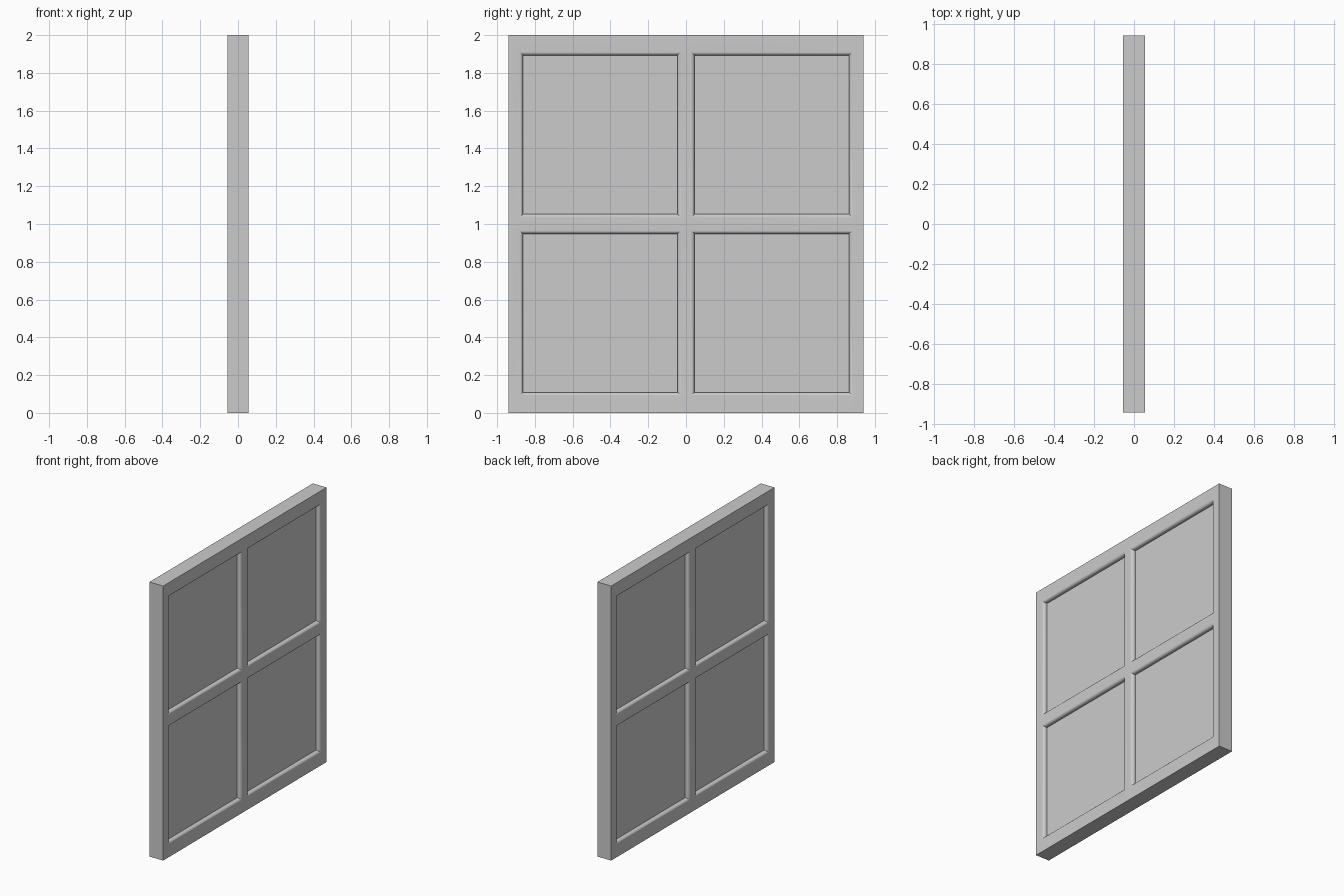
import bpy, bmesh

if "Cube" in bpy.data.objects:
    bpy.data.objects.remove(bpy.data.objects["Cube"])

HALF = 0.055            # half thickness of the frame
PANE = 0.025            # half thickness of the panes
YS = [-0.94, -0.862, -0.045, 0.045, 0.862, 0.94]
ZS = [0.0, 0.109, 0.948, 1.052, 1.893, 2.0]


def add_object(name, bm):
    mesh = bpy.data.meshes.new(name)
    bm.to_mesh(mesh)
    bm.free()
    obj = bpy.data.objects.new(name, mesh)
    bpy.context.collection.objects.link(obj)
    return obj


# Frame with cross bars: a flat grid with four openings, given thickness
bm = bmesh.new()
grid = [[bm.verts.new((-HALF, y, z)) for z in ZS] for y in YS]
for i in range(5):
    for j in range(5):
        if i in (1, 3) and j in (1, 3):
            continue
        bm.faces.new((grid[i][j], grid[i + 1][j], grid[i + 1][j + 1], grid[i][j + 1]))
ext = bmesh.ops.extrude_face_region(bm, geom=bm.faces[:], use_keep_orig=True)
for v in ext["geom"]:
    if isinstance(v, bmesh.types.BMVert):
        v.co.x = HALF
bmesh.ops.recalc_face_normals(bm, faces=bm.faces)

# Rounded moulding around every opening, front and back
def on_opening(e):
    a, b = (v.co for v in e.verts)
    inside = all(abs(c.y) < 0.9 and 0.05 < c.z < 1.95 for c in (a, b))
    return inside and abs(a.x - b.x) < 1e-5 and e.calc_face_angle(0) > 1

bmesh.ops.bevel(bm, geom=[e for e in bm.edges if on_opening(e)], offset=0.02,
                segments=5, profile=0.5, affect="EDGES")
frame = add_object("window_frame", bm)
bpy.context.view_layer.objects.active = frame
frame.select_set(True)
bpy.ops.object.shade_smooth_by_angle(angle=0.6)

# Panes, seated slightly into the frame
for row, j in (("lower", 1), ("upper", 3)):
    for side, i in (("left", 1), ("right", 3)):
        bm = bmesh.new()
        bmesh.ops.create_cube(bm, size=1)
        y0, y1, z0, z1 = YS[i], YS[i + 1], ZS[j], ZS[j + 1]
        bmesh.ops.scale(bm, vec=(2 * PANE, y1 - y0 + 0.01, z1 - z0 + 0.01), verts=bm.verts)
        bmesh.ops.translate(bm, vec=(0, (y0 + y1) / 2, (z0 + z1) / 2), verts=bm.verts)
        add_object(f"{row}_{side}_pane", bm)
